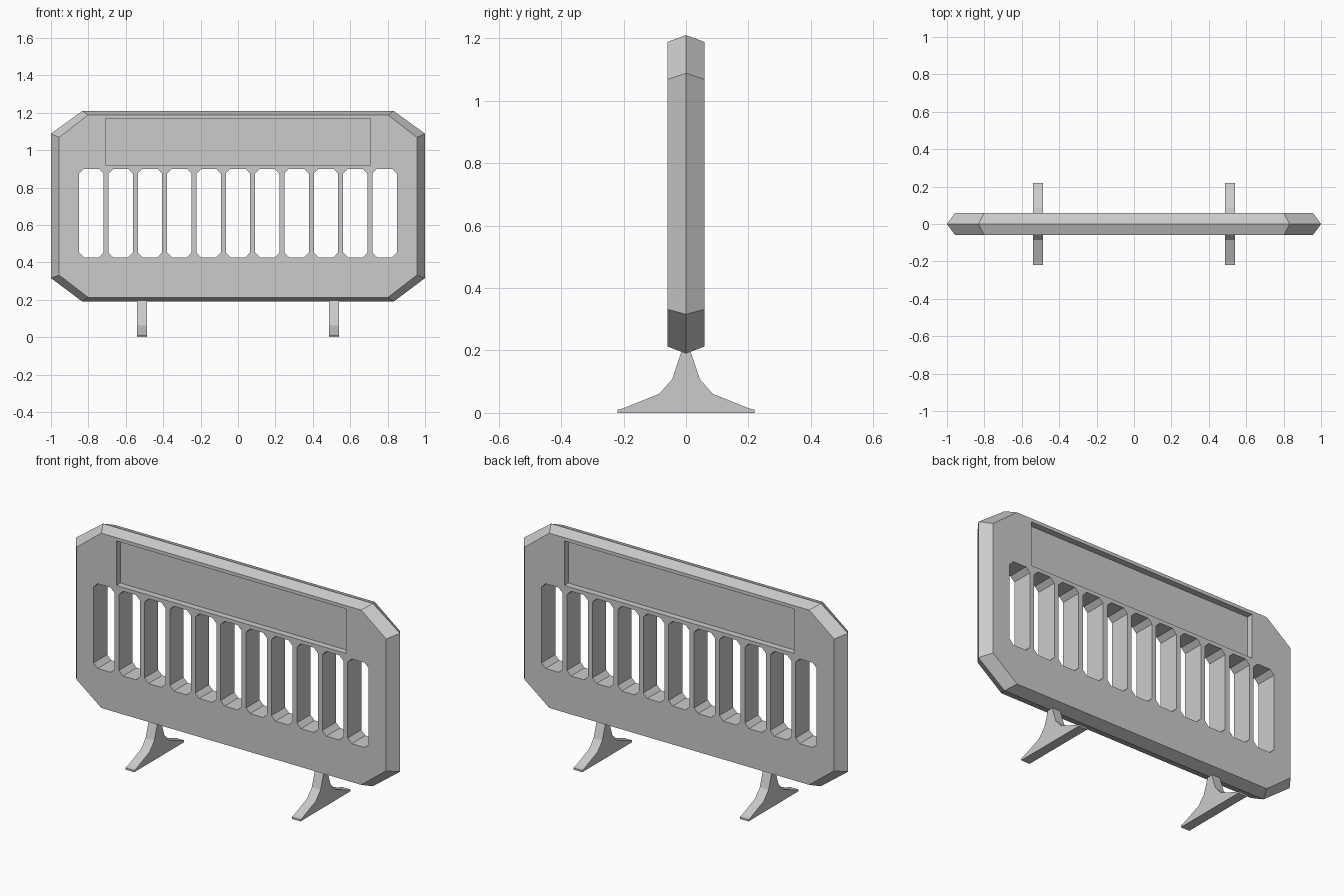
import bpy, bmesh

if "Cube" in bpy.data.objects:
    bpy.data.objects.remove(bpy.data.objects["Cube"])


def loft(name, rings):
    """Closed solid through a list of rings (equal-length lists of 3D points)."""
    bm = bmesh.new()
    loops = [[bm.verts.new(p) for p in ring] for ring in rings]
    n = len(loops[0])
    for a, b in zip(loops, loops[1:]):
        for i in range(n):
            j = (i + 1) % n
            bm.faces.new((a[i], a[j], b[j], b[i]))
    bm.faces.new(loops[0])
    bm.faces.new(loops[-1])
    bmesh.ops.recalc_face_normals(bm, faces=bm.faces)
    mesh = bpy.data.meshes.new(name)
    bm.to_mesh(mesh)
    bm.free()
    obj = bpy.data.objects.new(name, mesh)
    bpy.context.collection.objects.link(obj)
    return obj


def octagon(cx, hx, z0, z1, cut_x, cut_low, cut_high, y):
    """Rectangle with cut corners, in the xz plane at depth y."""
    half = [(hx - cut_x, z0), (hx, z0 + cut_low), (hx, z1 - cut_high), (hx - cut_x, z1)]
    pts = half + [(-x, z) for x, z in reversed(half)]
    return [(cx + x, y, z) for x, z in pts]


def rectangle(hx, z0, z1, y):
    return [(-hx, y, z0), (hx, y, z0), (hx, y, z1), (-hx, y, z1)]


# Barrier panel: cut-corner plate with a ridge around the rim
T = 0.06
face = (0, 0.956, 0.213, 1.188, 0.154, 0.119, 0.12)
ridge = (0, 1.0, 0.19, 1.21, 0.168, 0.126, 0.122)
panel = loft("barrier_panel", [octagon(*face, -T), octagon(*ridge, 0), octagon(*face, T)])

# Eleven through slots
cutters = []
for i in range(11):
    slot = ((i - 5) * 0.1568, 0.065, 0.427, 0.9, 0.025, 0.025, 0.025)
    cutters.append(loft("slot_cutter", [octagon(*slot, -0.2), octagon(*slot, 0.2)]))

# Shallow sign recess on both sides
for s in (-1, 1):
    cutters.append(loft("recess_cutter", [rectangle(0.709, 0.921, 1.169, s * y)
                                          for y in (T - 0.035, 0.2)]))

for cutter in cutters:
    cutter.hide_render = True
    mod = panel.modifiers.new("cut", 'BOOLEAN')
    mod.operation = 'DIFFERENCE'
    mod.solver = 'EXACT'
    mod.object = cutter
bpy.context.view_layer.objects.active = panel
for mod in list(panel.modifiers):
    bpy.ops.object.modifier_apply(modifier=mod.name)
for cutter in cutters:
    bpy.data.objects.remove(cutter)

# Flared feet
half = [(0.22, 0), (0.22, 0.01), (0.2, 0.015), (0.086, 0.061), (0.044, 0.108), (0.012, 0.205)]
profile = half + [(-y, z) for y, z in reversed(half)]
for side, s in (("left", -1), ("right", 1)):
    loft(side + "_foot", [[(s * 0.513 + dx, y, z) for y, z in profile] for dx in (-0.027, 0.027)])
